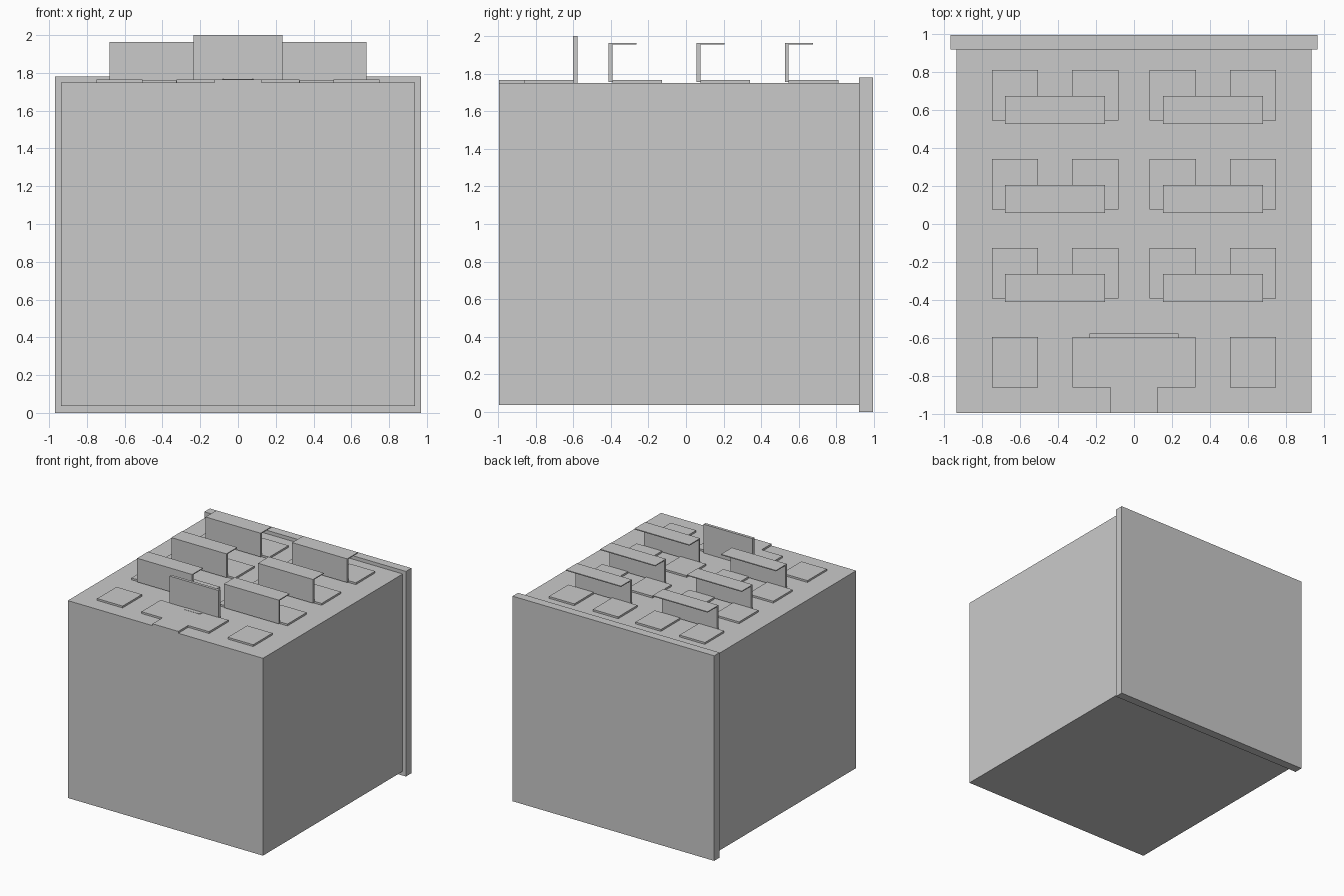
import bpy
import bmesh

cube = bpy.data.objects.get("Cube")
if cube:
    bpy.data.objects.remove(cube, do_unlink=True)

# One flat grey for everything
grey = bpy.data.materials.new("light_grey")
grey.use_nodes = True
COLOUR = (0.59, 0.59, 0.59, 1)
grey.diffuse_color = COLOUR
grey.node_tree.nodes["Principled BSDF"].inputs["Base Color"].default_value = COLOUR


def prism(name, outline, z0, z1):
    """Extrude a closed outline in x, y from z0 up to z1."""
    bm = bmesh.new()
    base = bm.faces.new([bm.verts.new((x, y, z0)) for x, y in outline])
    grown = bmesh.ops.extrude_face_region(bm, geom=[base])["geom"]
    top = [v for v in grown if isinstance(v, bmesh.types.BMVert)]
    bmesh.ops.translate(bm, verts=top, vec=(0, 0, z1 - z0))
    bmesh.ops.recalc_face_normals(bm, faces=bm.faces)
    mesh = bpy.data.meshes.new(name)
    bm.to_mesh(mesh)
    bm.free()
    mesh.materials.append(grey)
    obj = bpy.data.objects.new(name, mesh)
    bpy.context.collection.objects.link(obj)
    return obj


def box(name, x0, x1, y0, y1, z0, z1):
    return prism(name, [(x0, y0), (x1, y0), (x1, y1), (x0, y1)], z0, z1)


def mirrored(half):
    """Complete the right half of an outline on the other side of x = 0."""
    return half + [(-x, y) for x, y in reversed(half)]


FLOOR = 1.75
PAD_TOP = 1.766

# Main block and the larger plate behind it
box("body", -0.937, 0.937, -0.996, 0.921, 0.037, FLOOR)
box("back_plate", -0.968, 0.968, 0.921, 0.996, 0, 1.78)


def seat_pad(x, y):
    box("seat_pad", x - 0.122, x + 0.122, y, y + 0.265, FLOOR, PAD_TOP)


# Three rows of desks, each desk with two pads
for row in range(3):
    y = -0.412 + row * 0.469
    for side in (-1, 1):
        x = side * 0.416
        box("desk_front", x - 0.264, x + 0.264, y, y + 0.02, 1.757, 1.955)
        box("desk_top", x - 0.264, x + 0.264, y, y + 0.149, 1.955, 1.963)
        for offset in (-0.211, 0.211):
            seat_pad(x + offset, y + 0.02)

# Front row: outer pads and the central platform with its walkway
for side in (-1, 1):
    seat_pad(side * 0.627, -0.861)
prism("platform", mirrored([(0.124, -0.996), (0.124, -0.861),
                            (0.325, -0.861), (0.325, -0.596)]), FLOOR, PAD_TOP)

# Upright board with a small chamfered foot plate
box("board", -0.235, 0.235, -0.602, -0.577, FLOOR, 2)
prism("foot_plate", mirrored([(0.07, -0.637), (0.082, -0.625), (0.082, -0.6)]),
      PAD_TOP, PAD_TOP + 0.002)
